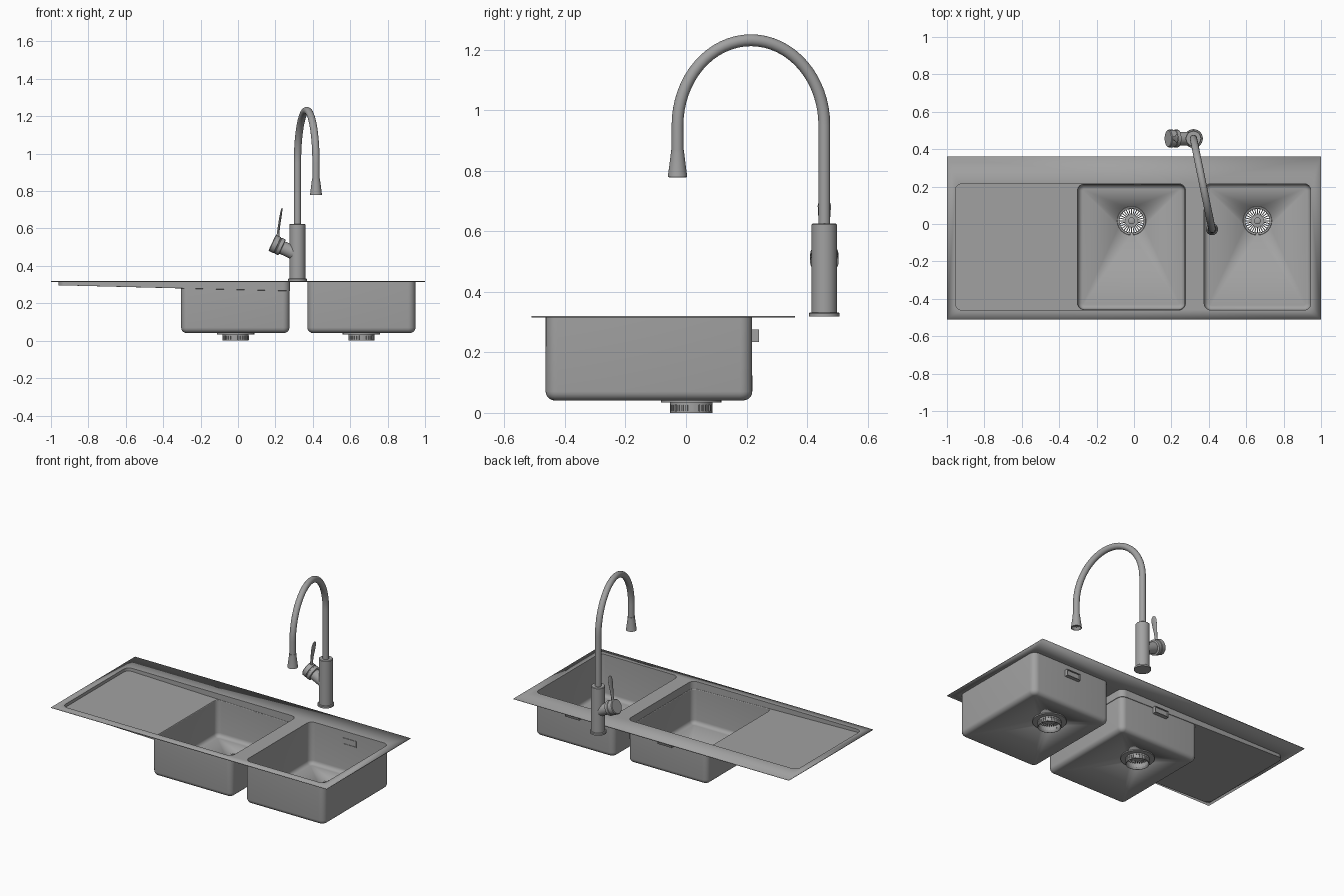
import bpy, bmesh, math
from mathutils import Vector, Matrix

if "Cube" in bpy.data.objects:
    bpy.data.objects.remove(bpy.data.objects["Cube"])

steel = bpy.data.materials.new("brushed_steel")
steel.diffuse_color = (0.36, 0.36, 0.36, 1)
steel.use_nodes = True
steel.node_tree.nodes["Principled BSDF"].inputs["Base Color"].default_value = steel.diffuse_color


def finish(name, bm, up=False, thickness=0):
    bmesh.ops.recalc_face_normals(bm, faces=bm.faces)
    if up:  # open sheet: make the top face look upwards
        f = max(bm.faces, key=lambda f: f.calc_center_median().z)
        if f.normal.z < 0:
            bmesh.ops.reverse_faces(bm, faces=bm.faces)
    me = bpy.data.meshes.new(name)
    bm.to_mesh(me)
    bm.free()
    me.materials.append(steel)
    ob = bpy.data.objects.new(name, me)
    bpy.context.collection.objects.link(ob)
    bpy.ops.object.select_all(action='DESELECT')
    ob.select_set(True)
    bpy.context.view_layer.objects.active = ob
    bpy.ops.object.shade_smooth_by_angle(angle=math.radians(32))
    if thickness:
        m = ob.modifiers.new("sheet", 'SOLIDIFY')
        m.thickness, m.offset = thickness, -1
    return ob


def loop(bm, pts):
    return [bm.verts.new(p) for p in pts]


def bridge(bm, a, b):
    n = len(a)
    for i in range(n):
        bm.faces.new((a[i], a[(i + 1) % n], b[(i + 1) % n], b[i]))


def fill(bm, *loops):
    edges = []
    for l in loops:
        for i in range(len(l)):
            pair = (l[i], l[(i + 1) % len(l)])
            edges.append(bm.edges.get(pair) or bm.edges.new(pair))
    bmesh.ops.triangle_fill(bm, edges=edges, use_beauty=True, normal=(0, 0, 1))


def loft(name, rings, cap=True):
    bm = bmesh.new()
    ls = [loop(bm, r) for r in rings]
    for a, b in zip(ls, ls[1:]):
        bridge(bm, a, b)
    if cap:
        bm.faces.new(ls[0])
        bm.faces.new(ls[-1])
    return finish(name, bm)


def circle(r, z, n=32):
    return [Vector((r * math.cos(2 * math.pi * i / n), r * math.sin(2 * math.pi * i / n), z))
            for i in range(n)]


def lathe(name, profile, matrix, closed=False):
    prof = profile + [profile[0]] if closed else profile
    ob = loft(name, [[matrix @ p for p in circle(r, z, 40)] for r, z in prof], not closed)
    if closed:
        bm = bmesh.new()
        bm.from_mesh(ob.data)
        bmesh.ops.remove_doubles(bm, verts=bm.verts, dist=1e-6)
        bmesh.ops.recalc_face_normals(bm, faces=bm.faces)
        bm.to_mesh(ob.data)
        bm.free()
    return ob


def box(bm, centre, size, spin=0):
    m = Matrix.Rotation(spin, 4, 'Z') @ Matrix.Translation(centre) @ Matrix.Diagonal((*size, 1))
    return bmesh.ops.create_cube(bm, size=1, matrix=m)['verts']


def round_rect(x0, x1, y0, y1, r, inset, z):
    """Rounded rectangle; z is a number or a function of x."""
    r = max(r - inset, 0.004)
    x0, x1, y0, y1 = x0 + inset, x1 - inset, y0 + inset, y1 - inset
    pts = []
    for k, (cx, cy) in enumerate(((x1 - r, y1 - r), (x0 + r, y1 - r), (x0 + r, y0 + r), (x1 - r, y0 + r))):
        for i in range(7):
            a = math.pi / 2 * (k + i / 6)
            x, y = cx + r * math.cos(a), cy + r * math.sin(a)
            pts.append((x, y, z(x) if callable(z) else z))
    return pts


# ---- sink sheet: deck, sloped drainer, two bowls with drain holes ----
TOP, FLOOR, FY, BY = 0.32, 0.046, -0.46, 0.215
DRAINS = (-0.013, 0.66)
DY = 0.017


def slope(x):
    return 0.300 - 0.0242 * (x + 0.96)


def bowl(bm, rim, x0, x1, inset, drain_x):
    prev, f = rim, 0.025
    for i in range(6):
        a = math.pi / 2 * i / 5
        cur = loop(bm, round_rect(x0, x1, FY, BY, 0.036, inset + f * (1 - math.cos(a)),
                                  FLOOR + f * (1 - math.sin(a))))
        bridge(bm, prev, cur)
        prev = cur
    hole = loop(bm, [p + Vector((drain_x, DY, FLOOR)) for p in circle(0.072, 0)])
    fill(bm, prev, hole)


bm = bmesh.new()
deck = loop(bm, ((-1, -0.51, TOP), (1, -0.51, TOP), (1, 0.36, TOP), (-1, 0.36, TOP)))
tray = loop(bm, round_rect(-0.955, 0.275, FY, BY, 0.036, 0, TOP))
rim2 = loop(bm, round_rect(0.375, 0.945, FY, BY, 0.036, 0, TOP))
fill(bm, deck, tray, rim2)
tray_low = loop(bm, round_rect(-0.955, 0.275, FY, BY, 0.036, 0, slope))
bridge(bm, tray, tray_low)
edge1 = loop(bm, round_rect(-0.304, 0.275, FY, BY, 0.036, 0.002, slope))
fill(bm, tray_low, edge1)
lip1 = loop(bm, round_rect(-0.304, 0.275, FY, BY, 0.036, 0.004, lambda x: slope(x) - 0.003))
bridge(bm, edge1, lip1)
bowl(bm, lip1, -0.304, 0.275, 0.005, DRAINS[0])
bowl(bm, rim2, 0.375, 0.945, 0.001, DRAINS[1])
finish("sink_sheet", bm, up=True, thickness=0.005)

# ---- drains and overflows, one per bowl ----
for n, x in enumerate(DRAINS, 1):
    at = Matrix.Translation((x, DY, 0))
    lathe(f"drain_body_{n}", [(0.064, 0), (0.07, 0), (0.07, 0.006), (0.066, 0.006), (0.066, 0.026),
                              (0.07, 0.026), (0.07, 0.034), (0.1, 0.034), (0.1, 0.041), (0.071, 0.041),
                              (0.071, 0.0465), (0.077, 0.0465), (0.075, 0.049), (0.066, 0.047)], at, True)
    bm = bmesh.new()
    for i in range(28):
        box(bm, (0.0675, 0, 0.016), (0.006, 0.008, 0.022), 2 * math.pi * i / 28)
    finish(f"drain_teeth_{n}", bm).matrix_world = at
    bm = bmesh.new()
    for i in range(28):
        box(bm, (0.049, 0, 0.041), (0.038, 0.005, 0.004), 2 * math.pi * i / 28)
    finish(f"strainer_spokes_{n}", bm).matrix_world = at
    lathe(f"strainer_knob_{n}", [(0.034, 0.037), (0.034, 0.043), (0.012, 0.044), (0.012, 0.05),
                                 (0.018, 0.052), (0.018, 0.056), (0.014, 0.058)], at)
    # overflow housing, hollowed on the inner and outer side
    bm = bmesh.new()
    box(bm, (x, 0.226, 0.255), (0.1, 0.029, 0.042))
    for side, depth in ((-1, 0.014), (1, 0.008)):
        f = next(f for f in bm.faces if f.normal.y * side > 0.9)
        bmesh.ops.inset_region(bm, faces=[f], thickness=0.006)
        new = bmesh.ops.extrude_face_region(bm, geom=[f])['geom']
        bmesh.ops.delete(bm, geom=[f], context='FACES')
        bmesh.ops.translate(bm, vec=(0, -side * depth, 0),
                            verts=[v for v in new if isinstance(v, bmesh.types.BMVert)])
        bm.normal_update()
    finish(f"overflow_{n}", bm)

# ---- tap ----
BASE = Vector((0.318, 0.457, 0))
END = Vector((0.417, -0.028, 0))
lathe("tap_body", [(0.05, 0.318), (0.05, 0.329), (0.047, 0.332), (0.042, 0.332), (0.042, 0.622),
                   (0.039, 0.625), (0.02, 0.625)], Matrix.Translation(BASE))

# swan neck: straight riser, half ellipse, short drop
mid, half = (BASE + END) / 2, (BASE - END) / 2
path = [BASE + Vector((0, 0, 0.6))]
for i in range(33):
    a = math.pi * i / 32
    path.append(mid + half * math.cos(a) + Vector((0, 0, 0.95 + 0.281 * math.sin(a))))
path.append(END + Vector((0, 0, 0.85)))
side = half.normalized().cross(Vector((0, 0, 1)))
rings = []
for i, p in enumerate(path):
    t = (path[min(i + 1, len(path) - 1)] - path[max(i - 1, 0)]).normalized()
    u = side.cross(t)
    rings.append([p + side * c.x + u * c.y for c in circle(0.0195, 0, 24)])
loft("swan_neck", rings)

lathe("spray_head", [(0.028, 0.778), (0.032, 0.78), (0.022, 0.858), (0.022, 0.868), (0.018, 0.868),
                     (0.018, 0.85), (0.026, 0.8)], Matrix.Translation(END), True)
lathe("spray_nozzle", [(0.024, 0.798), (0.024, 0.806)], Matrix.Translation(END))

# side valve pointing up and to the left
axis = Vector((-0.906, 0, 0.423))
tilt = Matrix.Translation((BASE.x, BASE.y, 0.46)) @ axis.to_track_quat('Z', 'Y').to_matrix().to_4x4()
lathe("valve_branch", [(0.036, 0), (0.036, 0.1)], tilt)
lathe("valve_knob", [(0.04, 0.09), (0.047, 0.093), (0.047, 0.112), (0.044, 0.114), (0.044, 0.118),
                     (0.047, 0.12), (0.047, 0.146), (0.043, 0.15)], tilt)

# lever: flattened blade, wider near the top (x, z, half thickness, half width)
blade = [(0.212, 0.535, 0.009, 0.010), (0.214, 0.57, 0.007, 0.010), (0.219, 0.61, 0.006, 0.014),
         (0.225, 0.65, 0.006, 0.020), (0.231, 0.685, 0.005, 0.022), (0.234, 0.702, 0.004, 0.017),
         (0.235, 0.71, 0.002, 0.007)]
loft("lever", [[Vector((x + c.x * t, BASE.y + c.y * w, z)) for c in circle(1, 0, 20)]
               for x, z, t, w in blade])
